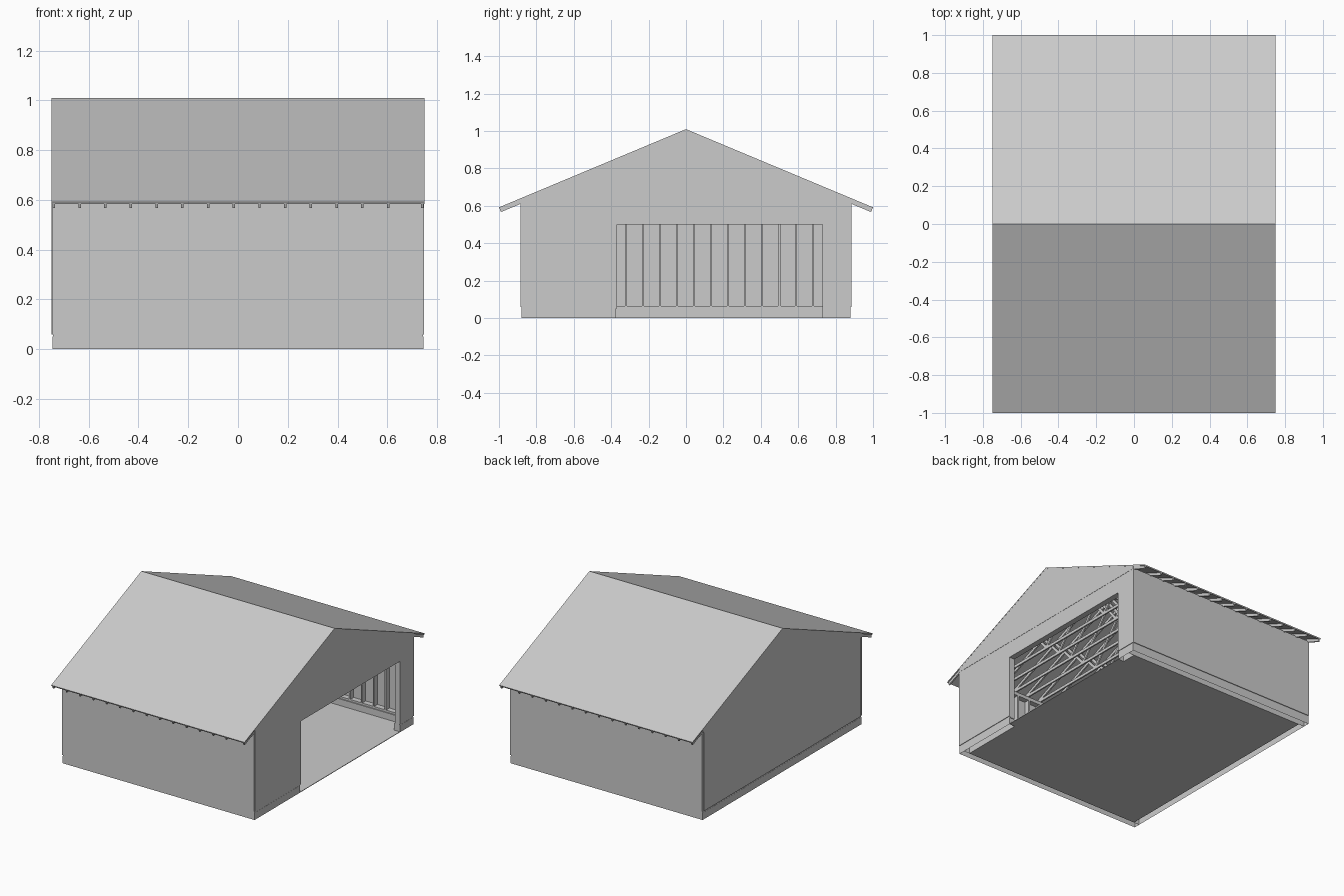
import bpy, bmesh, math

if "Cube" in bpy.data.objects:
    bpy.data.objects.remove(bpy.data.objects["Cube"])

mat = bpy.data.materials.new("plain_grey")
mat.diffuse_color = (0.6, 0.6, 0.6, 1)
mat.use_nodes = True
mat.node_tree.nodes["Principled BSDF"].inputs["Base Color"].default_value = mat.diffuse_color


class Part:
    """Collects boxes and x-extruded profiles into one named object."""
    def __init__(self, name):
        self.name, self.bm = name, bmesh.new()

    def prism(self, x0, x1, prof):
        a = [self.bm.verts.new((x0, y, z)) for y, z in prof]
        b = [self.bm.verts.new((x1, y, z)) for y, z in prof]
        self.bm.faces.new(a)
        self.bm.faces.new(b[::-1])
        n = len(prof)
        for i in range(n):
            self.bm.faces.new((a[i], b[i], b[(i + 1) % n], a[(i + 1) % n]))

    def box(self, x0, x1, y0, y1, z0, z1):
        self.prism(x0, x1, [(y0, z0), (y1, z0), (y1, z1), (y0, z1)])

    def bar(self, x, p, q, t=0.009):
        # thin timber between two (y, z) points
        dy, dz = q[0] - p[0], q[1] - p[1]
        k = t / math.hypot(dy, dz)
        ny, nz = -dz * k, dy * k
        self.prism(x - 0.005, x + 0.005, [(p[0] - ny, p[1] - nz), (q[0] - ny, q[1] - nz),
                                          (q[0] + ny, q[1] + nz), (p[0] + ny, p[1] + nz)])

    def done(self, open_bottom=False):
        bmesh.ops.recalc_face_normals(self.bm, faces=self.bm.faces[:])
        if open_bottom:
            low = [f for f in self.bm.faces if f.normal.z < -0.9]
            bmesh.ops.delete(self.bm, geom=low, context='FACES')
        me = bpy.data.meshes.new(self.name)
        self.bm.to_mesh(me)
        self.bm.free()
        me.materials.append(mat)
        bpy.context.collection.objects.link(bpy.data.objects.new(self.name, me))


OX0, OX1, OTOP = -0.37, 0.73, 0.50      # door opening in y, and its top
PLATE = 0.617                           # top of stud walls

# floor slab, reaching out through the door opening
p = Part("floor_slab")
p.box(-0.70, 0.70, -0.835, 0.835, 0.0, 0.004)
p.box(0.70, 0.745, OX0 - 0.005, OX1, 0.0, 0.004)
p.done()

# hollow footing curb, open underneath, broken at the door
p = Part("footing")
for s in (-1, 1):
    p.box(-0.745, 0.745, min(s * 0.88, s * 0.835), max(s * 0.88, s * 0.835), 0, 0.05)
p.box(-0.745, -0.70, -0.835, 0.835, 0, 0.05)
p.box(0.70, 0.745, -0.835, OX0 - 0.005, 0, 0.05)
p.box(0.70, 0.745, OX1, 0.835, 0, 0.05)
p.done(open_bottom=True)

# stud walls: plates and studs
p = Part("wall_framing")
for y0, y1 in ((-0.88, -0.842), (0.842, 0.88)):
    p.box(-0.744, 0.744, y0, y1, 0.05, 0.064)
    p.box(-0.744, 0.744, y0, y1, 0.593, PLATE)
    for i in range(17):
        x = -0.739 + i * 1.478 / 16
        p.box(x - 0.005, x + 0.005, y0, y1, 0.064, 0.593)
for x0, x1 in ((-0.744, -0.707), (0.707, 0.744)):
    p.box(x0, x1, -0.842, 0.842, 0.593, PLATE)
    for i in range(-5, 13):
        y = -0.321 + 0.0909 * i
        if x0 < 0 or y < OX0 or y > OX1:
            p.box(x0, x1, y - 0.005, y + 0.005, 0.064, 0.593)
p.box(-0.744, -0.707, -0.842, 0.842, 0.05, 0.064)
p.box(-0.744, -0.707, 0.497, 0.507, 0.064, 0.593)
p.box(0.707, 0.744, -0.842, OX0, 0.05, 0.064)
p.box(0.707, 0.744, OX1, 0.842, 0.05, 0.064)
# door posts and header
p.box(0.707, 0.744, OX0 - 0.02, OX0, 0.064, 0.593)
p.box(0.707, 0.744, OX1, OX1 + 0.02, 0.064, 0.593)
p.box(0.707, 0.744, OX0, OX1, OTOP, 0.54)
p.done()

# outer wall sheets, lapping slightly over the footing
p = Part("wall_siding")
p.box(-0.745, 0.745, -0.885, -0.88, 0.06, PLATE)
p.box(-0.745, 0.745, 0.88, 0.885, 0.06, PLATE)
p.box(-0.749, -0.744, -0.87, 0.87, 0.06, PLATE)
p.box(0.744, 0.748, -0.88, OX0, 0.06, PLATE)
p.box(0.744, 0.748, OX1, 0.88, 0.06, PLATE)
p.box(0.744, 0.748, OX0, OX1, OTOP, PLATE)
p.done()

# gable sheets
p = Part("gable_siding")
for x0, x1 in ((-0.7495, -0.7445), (0.7445, 0.7495)):
    p.prism(x0, x1, [(-0.882, 0.612), (0.882, 0.612), (0.882, 0.632), (0, 1.001), (-0.882, 0.632)])
p.done()

# roof trusses with projecting rafter tails
p = Part("roof_trusses")
for i in range(15):
    x = 0.74 if i == 14 else -0.74 + 0.1033 * i
    for s in (-1, 1):
        p.prism(x - 0.005, x + 0.005, [(s * 0.997, 0.585), (0, 1.002), (0, 0.979), (s * 0.989, 0.567)])
        if 0 < i < 14:
            p.bar(x, (s * 0.44, 0.80), (s * 0.29, 0.63))
            p.bar(x, (s * 0.29, 0.63), (0, 0.985))
    p.box(x - 0.005, x + 0.005, -0.87, 0.87, PLATE, 0.637)
p.done()

# roof deck, two thin slopes
p = Part("roof_deck")
p.prism(-0.75, 0.75, [(-1, 0.592), (0, 1.01), (1, 0.592), (0.997, 0.584), (0, 1.001), (-0.997, 0.584)])
p.done()
